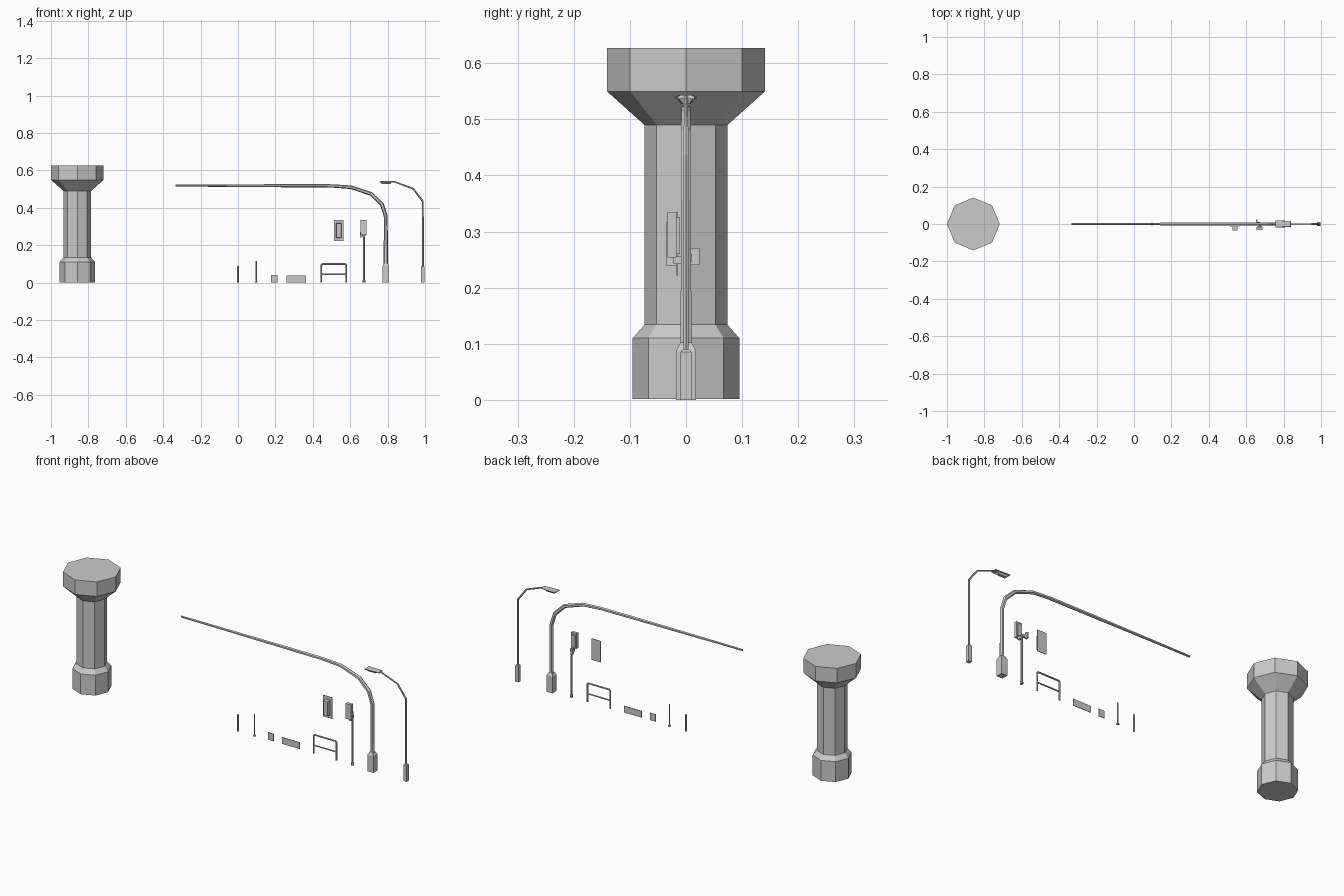
import bpy, bmesh, math
from mathutils import Vector


def finish(name, bm):
    bmesh.ops.recalc_face_normals(bm, faces=bm.faces)
    me = bpy.data.meshes.new(name)
    bm.to_mesh(me)
    bm.free()
    ob = bpy.data.objects.new(name, me)
    bpy.context.collection.objects.link(ob)
    return ob


def loft(name, rings):
    bm = bmesh.new()
    loops = [[bm.verts.new(p) for p in ring] for ring in rings]
    n = len(loops[0])
    for a, b in zip(loops, loops[1:]):
        for i in range(n):
            j = (i + 1) % n
            bm.faces.new((a[i], a[j], b[j], b[i]))
    bm.faces.new(loops[0])
    bm.faces.new(loops[-1])
    return finish(name, bm)


def box(name, x0, x1, y0, y1, z0, z1, inset=0.0):
    # inset narrows the front (-y) face
    rings = []
    for y, d in ((y1, 0), (y0, inset)):
        rings.append([(x0 + d, y, z0 + d), (x1 - d, y, z0 + d),
                      (x1 - d, y, z1 - d), (x0 + d, y, z1 - d)])
    return loft(name, rings)


def turned(name, x, y, profile, n, phase=0.0):
    rings = []
    for r, z in profile:
        rings.append([(x + r * math.cos(phase + math.tau * i / n),
                       y + r * math.sin(phase + math.tau * i / n), z) for i in range(n)])
    return loft(name, rings)


def tube(name, path, n, phase=0.0, y=0.0):
    # path entries: x, z, radius, with mitred joints
    pts = [Vector((p[0], y, p[1])) for p in path]
    rings = []
    for k, p in enumerate(pts):
        d0 = (p - pts[k - 1]).normalized() if k else None
        d1 = (pts[k + 1] - p).normalized() if k < len(pts) - 1 else None
        d0, d1 = d0 or d1, d1 or d0
        t = (d0 + d1).normalized()
        side = t.cross(Vector((0, 1, 0))) / max(t.dot(d0), 0.5)
        r = path[k][2]
        rings.append([p + side * (r * math.cos(phase + math.tau * i / n))
                      + Vector((0, r * math.sin(phase + math.tau * i / n), 0)) for i in range(n)])
    return loft(name, rings)


Q = math.pi / 4
S = math.sqrt(2)

# Large octagonal column
turned("column", -0.859, 0, [(0.095, 0.002), (0.095, 0.11), (0.074, 0.134),
       (0.074, 0.49), (0.141, 0.55), (0.141, 0.627)], 8)

# Traffic mast with long tapering arm
turned("mast_base", 0.79, 0, [(0.0175 * S, 0), (0.0175 * S, 0.088), (0.010 * S, 0.102)], 4, Q)
tube("mast_arm", [(0.79, 0.09, 0.011), (0.79, 0.355, 0.0105), (0.77, 0.418, 0.0105),
     (0.712, 0.474, 0.010), (0.605, 0.51, 0.0095), (0.505, 0.517, 0.009),
     (0.3, 0.518, 0.0085), (-0.21, 0.519, 0.006), (-0.333, 0.519, 0.0055)], 6)

# Street lamp
turned("lamp_base", 0.988, 0, [(0.0095 * S, 0), (0.0095 * S, 0.085), (0.006 * S, 0.09)], 4, Q)
tube("lamp_pole", [(0.988, 0.085, 0.0055), (0.988, 0.435, 0.005),
     (0.937, 0.502, 0.0045), (0.835, 0.54, 0.004)], 6)


def slab(x0, x1, w, z):
    return [(x0, -w, z), (x1, -w * 0.8, z), (x1, w * 0.8, z), (x0, w, z)]


loft("lamp_head", [slab(0.757, 0.84, 0.019, 0.536), slab(0.757, 0.84, 0.019, 0.540),
                   slab(0.763, 0.838, 0.013, 0.543)])
loft("lamp_lens", [slab(0.768, 0.815, 0.008, 0.527), slab(0.765, 0.82, 0.015, 0.536)])

# Pedestrian signal on its post
turned("signal_post_base", 0.673, 0, [(0.008, 0), (0.008, 0.01), (0.006, 0.015)], 8)
turned("signal_post", 0.673, 0, [(0.0058, 0.012), (0.0058, 0.25), (0.0075, 0.25), (0.0075, 0.257)], 8)
box("pedestrian_signal", 0.656, 0.688, -0.033, -0.017, 0.254, 0.335)
box("pedestrian_signal_back", 0.66, 0.684, -0.017, -0.011, 0.26, 0.325)
box("signal_bracket", 0.667, 0.679, -0.022, 0.0, 0.242, 0.256)
box("push_button_box", 0.651, 0.661, 0.009, 0.024, 0.24, 0.271)
box("push_button_bracket", 0.653, 0.673, 0.002, 0.011, 0.247, 0.26)

# Hanging traffic signal with back plate
box("signal_back_plate", 0.513, 0.565, -0.017, -0.014, 0.222, 0.335)
box("signal_housing", 0.525, 0.554, -0.036, -0.014, 0.238, 0.318, 0.002)

# Crowd barrier hoop with middle rail
R = 0.0047
tube("barrier_hoop", [(0.445, 0, R), (0.445, 0.094, R), (0.451, 0.1, R),
     (0.573, 0.1, R), (0.579, 0.094, R), (0.579, 0, R)], 6)
tube("barrier_rail", [(0.445, 0.044, 0.004), (0.579, 0.044, 0.004)], 6)

# Flat panels
box("wide_panel", 0.26, 0.364, -0.0015, 0.0015, 0.002, 0.037)
box("small_panel", 0.177, 0.211, -0.0015, 0.0015, 0.002, 0.041)

# Small posts
turned("marker_base", 0.097, 0, [(0.008, 0), (0.008, 0.003), (0.005, 0.006)], 8)
turned("marker_post", 0.097, 0, [(0.0036, 0.004), (0.0036, 0.115)], 8)
turned("bollard", 0.0, 0, [(0.0055, 0), (0.0055, 0.083), (0.004, 0.088)], 8)
